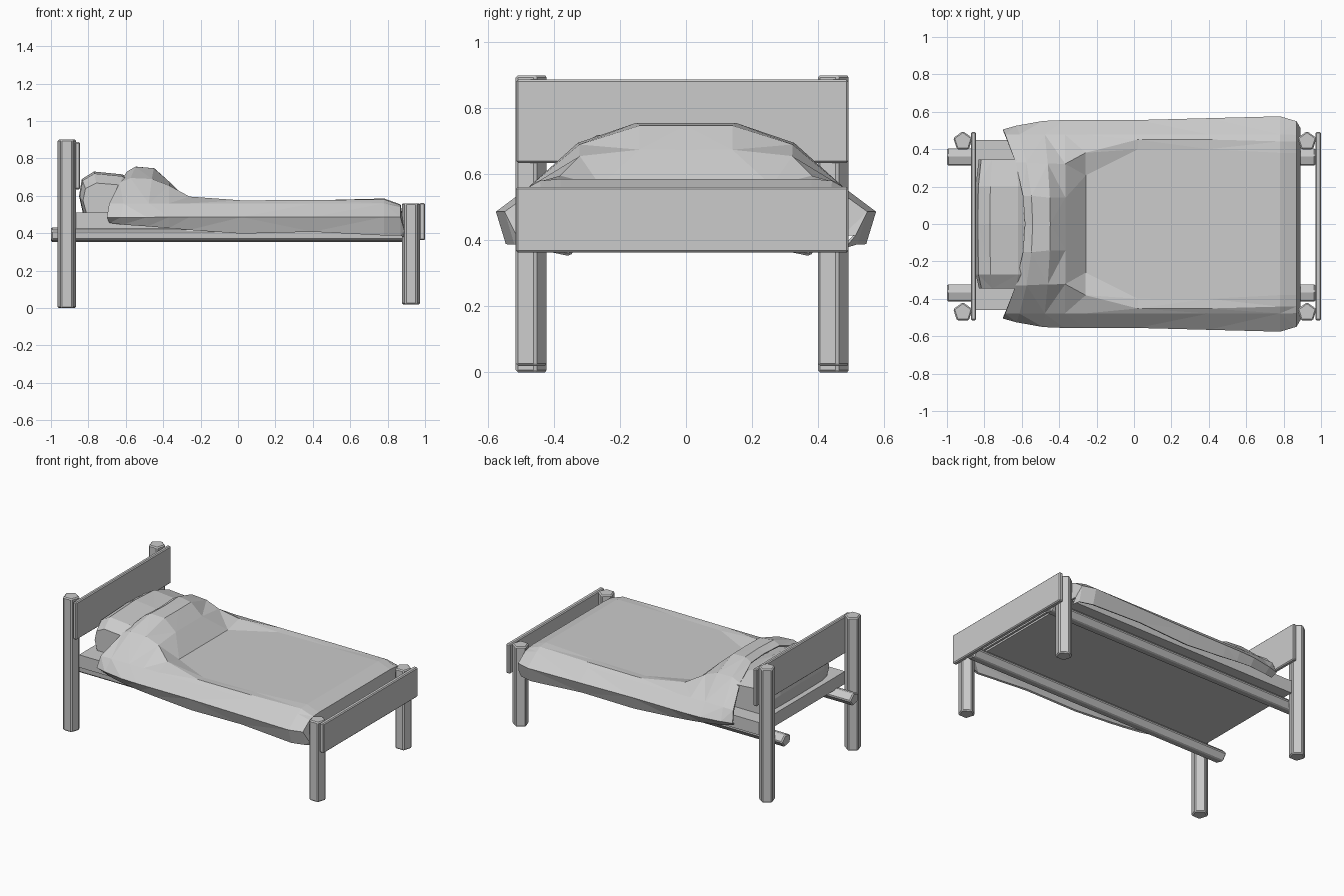
import bpy, bmesh, math
from mathutils import Matrix, Vector

default = bpy.data.objects.get("Cube")
if default:
    bpy.data.objects.remove(default)

GREY = (0.6, 0.6, 0.6, 1)
grey = bpy.data.materials.new("plain grey")
grey.use_nodes = True
grey.diffuse_color = GREY
grey.node_tree.nodes["Principled BSDF"].inputs["Base Color"].default_value = GREY


def finish(bm, name):
    bmesh.ops.recalc_face_normals(bm, faces=bm.faces)
    mesh = bpy.data.meshes.new(name)
    bm.to_mesh(mesh)
    bm.free()
    mesh.materials.append(grey)
    obj = bpy.data.objects.new(name, mesh)
    bpy.context.collection.objects.link(obj)
    return obj


def chamfer(bm, width):
    bmesh.ops.bevel(bm, geom=bm.edges[:], offset=width, segments=1, affect='EDGES')


def box(name, low, high, width):
    low, high = Vector(low), Vector(high)
    bm = bmesh.new()
    bmesh.ops.create_cube(bm, size=1)
    bmesh.ops.scale(bm, vec=high - low, verts=bm.verts)
    bmesh.ops.translate(bm, vec=(low + high) / 2, verts=bm.verts)
    if width:
        chamfer(bm, width)
    return finish(bm, name)


def pentagon_bar(name, points, length, place):
    """Five-sided bar along +z from the origin, then moved by a matrix."""
    bm = bmesh.new()
    bottom = bm.faces.new([bm.verts.new((a, b, 0)) for a, b in points])
    up = bmesh.ops.extrude_face_region(bm, geom=[bottom])
    top = [v for v in up["geom"] if isinstance(v, bmesh.types.BMVert)]
    bmesh.ops.translate(bm, vec=(0, 0, length), verts=top)
    bmesh.ops.recalc_face_normals(bm, faces=bm.faces)
    chamfer(bm, 0.007)
    bmesh.ops.transform(bm, matrix=place, verts=bm.verts)
    return finish(bm, name)


def pentagon(radius_a, radius_b, turn):
    angles = [math.radians(turn + 72 * i) for i in range(5)]
    return [(radius_a * math.cos(t), radius_b * math.sin(t)) for t in angles]


def loft(rows, closed):
    """Skin a list of equally long point rows with triangles."""
    bm = bmesh.new()
    grid = [[bm.verts.new(p) for p in row] for row in rows]
    count = len(grid[0])
    for a, b in zip(grid, grid[1:]):
        for i in range(count if closed else count - 1):
            j = (i + 1) % count
            bm.faces.new((a[i], a[j], b[j], b[i]))
    if closed:
        bm.faces.new(grid[0])
        bm.faces.new(grid[-1])
    bmesh.ops.triangulate(bm, faces=bm.faces[:])
    return bm


# Posts and rails
for side, post_y, rail_y in (("right", -0.472, -0.371), ("left", 0.443, 0.356)):
    for end, x, z, top in (("head", -0.915, 0, 0.9), ("foot", 0.925, 0.02, 0.56)):
        pentagon_bar(f"{end}_post_{side}", pentagon(0.054, 0.054, 90), top - z,
                     Matrix.Translation((x, post_y, z)))
    # maps the bar's local x, y, z to the world's y, z, x
    along_x = Matrix(((0, 0, 1, 0), (1, 0, 0, 0), (0, 1, 0, 0), (0, 0, 0, 1)))
    pentagon_bar(f"rail_{side}", pentagon(0.052, 0.043, -68), 1.97,
                 Matrix.Translation((-1, rail_y, 0.392)) @ along_x)

# End boards and mattress
box("headboard", (-0.872, -0.515, 0.635), (-0.845, 0.492, 0.887), 0.006)
box("footboard", (0.97, -0.515, 0.363), (1.0, 0.492, 0.562), 0.006)
box("mattress", (-0.865, -0.46, 0.425), (0.87, 0.45, 0.51), 0)

# Pillow: one closed cross-section, shrunk towards both ends
outline = [(-0.83, 0.51), (-0.85, 0.6), (-0.835, 0.69), (-0.77, 0.73),
           (-0.62, 0.715), (-0.5, 0.66), (-0.48, 0.51)]
rows = []
for y, size in ((-0.345, 0.72), (-0.27, 0.95), (0, 1), (0.2, 0.96), (0.345, 0.74)):
    rows.append([(-0.66 + (x + 0.66) * (0.6 + 0.4 * size), y, 0.51 + (z - 0.51) * size)
                 for x, z in outline])
finish(loft(rows, True), "pillow")

# Blanket: x, lean of the hem, top, flat half width, shoulder, half width, hem
stations = [
    (-0.58, 0.12, 0.725, 0.15, 0.665, 0.5, 0.46),
    (-0.54, 0.08, 0.75, 0.15, 0.69, 0.52, 0.45),
    (-0.45, 0.03, 0.742, 0.14, 0.685, 0.545, 0.44),
    (-0.37, 0, 0.67, 0.14, 0.65, 0.55, 0.43),
    (-0.26, 0, 0.56, 0.26, 0.59, 0.55, 0.42),
    (0.02, 0, 0.565, 0.4, 0.57, 0.55, 0.4),
    (0.4, 0, 0.57, 0.4, 0.572, 0.56, 0.41),
    (0.78, 0, 0.58, 0.38, 0.575, 0.57, 0.39),
    (0.865, 0, 0.55, 0.38, 0.545, 0.545, 0.39),
    (0.885, 0, 0.43, 0.4, 0.425, 0.51, 0.38),
]
rows = []
for x, lean, top, flat, shoulder, out, hem in stations:
    edge = min(0.555, shoulder - 0.01)
    half = [(flat, top), ((flat + 0.5) / 2, shoulder), (0.475, edge),
            (out, min(0.485, edge)), (out - 0.03, hem)]
    section = [(-y, z) for y, z in reversed(half)] + [(0, top)] + half
    rows.append([(x - lean * (y / 0.5) ** 2, y, z) for y, z in section])
blanket = finish(loft(rows, False), "blanket")
cloth = blanket.modifiers.new("cloth thickness", 'SOLIDIFY')
cloth.thickness = 0.012
cloth.offset = 0
